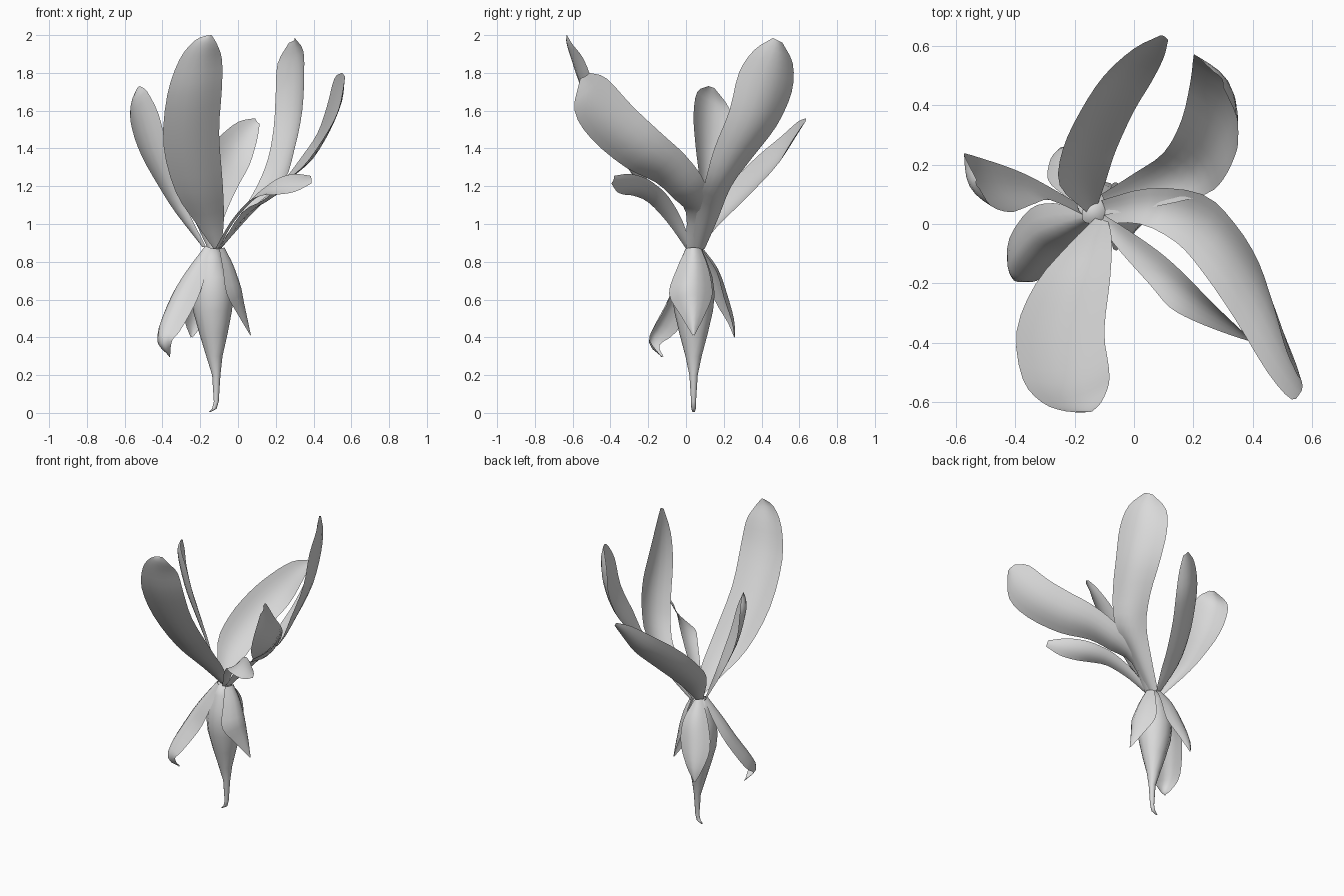
import bpy, math
from mathutils import Vector

AXIS = Vector((-0.13, 0.04, 0))
mat = bpy.data.materials.new("pale grey")
mat.diffuse_color = (0.7, 0.7, 0.7, 1)


def make(name, verts, faces):
    me = bpy.data.meshes.new(name)
    me.from_pydata(verts, [], faces)
    me.materials.append(mat)
    for p in me.polygons:
        p.use_smooth = True
    ob = bpy.data.objects.new(name, me)
    bpy.context.collection.objects.link(ob)
    return ob


def smooth_path(pts, steps=3):
    """Catmull-Rom curve through the given points."""
    p = [Vector(q) for q in pts]
    p = [2 * p[0] - p[1]] + p + [2 * p[-1] - p[-2]]
    out = []
    for i in range(1, len(p) - 2):
        a, b, c, d = p[i - 1:i + 3]
        for k in range(steps):
            t = k / steps
            out.append(0.5 * (2 * b + (c - a) * t + (2 * a - 5 * b + 4 * c - d) * t * t
                              + (3 * b - a - 3 * c + d) * t ** 3))
    return out + [p[-2]]


def petal(name, left, right, cup, n=6):
    """Sheet between two edge curves, bowed away from the flower's axis."""
    L, R = smooth_path(left), smooth_path(right)
    m = len(L)
    mids = [(a + b) / 2 for a, b in zip(L, R)]
    normals, score = [], 0
    for i in range(m):
        along = mids[min(i + 1, m - 1)] - mids[max(i - 1, 0)]
        nrm = (R[i] - L[i]).cross(along).normalized()
        out = mids[i] - AXIS
        out.z = 0
        score += nrm.dot(out)
        normals.append(nrm)
    sign = 1 if score > 0 else -1
    verts, faces = [], []
    for i in range(m):
        w = (R[i] - L[i]).length
        for j in range(n + 1):
            v = j / n
            verts.append(L[i].lerp(R[i], v) + normals[i] * sign * cup * w * math.sin(math.pi * v))
    for i in range(m - 1):
        for j in range(n):
            a = i * (n + 1) + j
            f = (a, a + 1, a + n + 2, a + n + 1)
            faces.append(f if sign > 0 else f[::-1])
    make(name, verts, faces)


# Spindle-shaped base with a small bent stem: (centre x, z, radius)
rings = [(-0.15, 0.005, 0.006), (-0.125, 0.022, 0.012), (-0.115, 0.06, 0.013), (-0.115, 0.2, 0.022),
         (-0.125, 0.3, 0.043), (-0.13, 0.42, 0.075), (-0.135, 0.54, 0.103), (-0.135, 0.63, 0.112),
         (-0.135, 0.72, 0.1), (-0.14, 0.81, 0.068), (-0.14, 0.87, 0.042)]
N = 12
verts = [(x + r * math.cos(2 * math.pi * k / N), 0.04 + r * math.sin(2 * math.pi * k / N), z)
         for x, z, r in rings for k in range(N)]
faces = [(i * N + k, i * N + (k + 1) % N, (i + 1) * N + (k + 1) % N, (i + 1) * N + k)
         for i in range(len(rings) - 1) for k in range(N)]
faces += [tuple(range(N))[::-1], tuple(range(len(verts) - N, len(verts)))]
make("flower_base", verts, faces)

# Upright petals
petal("front_petal",
      [(-.13, .02, .87), (-.22, -.07, 1.0), (-.33, -.2, 1.17), (-.395, -.36, 1.42),
       (-.375, -.52, 1.68), (-.31, -.6, 1.87), (-.23, -.63, 1.97), (-.16, -.63, 2.0)],
      [(-.09, .02, .87), (-.075, -.05, 1.02), (-.08, -.18, 1.2), (-.10, -.36, 1.48),
       (-.085, -.48, 1.72), (-.085, -.54, 1.87), (-.11, -.6, 1.95), (-.14, -.63, 2.0)], 0.13)
petal("right_front_petal",
      [(-.11, .08, .87), (.05, .12, 1.06), (.23, .1, 1.22), (.34, 0, 1.36),
       (.42, -.13, 1.48), (.47, -.28, 1.62), (.51, -.42, 1.77), (.55, -.51, 1.8)],
      [(-.1, 0, .87), (.02, 0, 1.06), (.14, -.06, 1.13), (.23, -.16, 1.22),
       (.34, -.32, 1.3), (.45, -.5, 1.45), (.53, -.59, 1.6), (.565, -.56, 1.77)], 0.14)
petal("right_back_petal",
      [(-.1, .03, .87), (.08, .06, 1.08), (.24, .1, 1.22), (.3, .15, 1.4),
       (.34, .23, 1.6), (.35, .28, 1.8), (.345, .36, 1.92), (.3, .46, 1.985)],
      [(-.11, .1, .87), (0, .17, 1.03), (.1, .24, 1.2), (.16, .35, 1.35),
       (.19, .48, 1.52), (.2, .56, 1.7), (.21, .565, 1.85), (.27, .51, 1.96)], 0.17)
petal("back_petal",
      [(-.16, .04, .87), (-.25, .13, 1.08), (-.24, .25, 1.23), (-.18, .38, 1.36),
       (-.1, .5, 1.46), (0, .59, 1.54), (.09, .635, 1.56)],
      [(-.12, .07, .87), (-.09, .16, .98), (-.06, .25, 1.07), (0, .38, 1.2),
       (.06, .48, 1.31), (.1, .56, 1.44), (.115, .62, 1.53)], 0.13)
petal("left_petal",
      [(-.17, .03, .88), (-.28, .08, 1.1), (-.33, .07, 1.25), (-.38, .05, 1.42),
       (-.42, .04, 1.58), (-.48, .06, 1.7), (-.52, .12, 1.73)],
      [(-.19, .07, .88), (-.33, .15, 1.06), (-.42, .19, 1.2), (-.51, .22, 1.36),
       (-.56, .235, 1.5), (-.57, .23, 1.61), (-.53, .15, 1.72)], 0.16)
petal("small_curled_petal",
      [(-.1, .03, .87), (-.02, -.02, 1.02), (.08, -.09, 1.14), (.15, -.15, 1.2),
       (.22, -.22, 1.245), (.3, -.3, 1.265), (.385, -.38, 1.255)],
      [(-.12, 0, .87), (-.04, -.1, 1.01), (.05, -.2, 1.115), (.12, -.28, 1.15),
       (.2, -.325, 1.155), (.3, -.365, 1.17), (.39, -.395, 1.215)], 0.1)

# Drooping sepals
petal("right_sepal",
      [(-.1, 0, .87), (-.08, -.05, .76), (-.06, -.09, .63), (0, -.03, .52), (.065, .035, .41)],
      [(-.1, .08, .87), (-.08, .12, .76), (-.06, .14, .63), (0, .1, .52), (.065, .045, .41)], 0.36)
petal("left_sepal",
      [(-.17, .05, .88), (-.27, .07, .74), (-.35, .05, .61), (-.42, -.05, .43),
       (-.42, -.14, .36), (-.36, -.12, .3)],
      [(-.14, 0, .87), (-.18, -.06, .7), (-.23, -.1, .57), (-.31, -.18, .43),
       (-.35, -.19, .38), (-.36, -.13, .295)], 0.36)
petal("back_sepal",
      [(-.17, .06, .88), (-.24, .1, .75), (-.29, .15, .6), (-.28, .22, .48), (-.25, .255, .4)],
      [(-.12, .08, .87), (-.09, .16, .75), (-.1, .2, .61), (-.17, .24, .49), (-.24, .257, .4)], 0.24)
